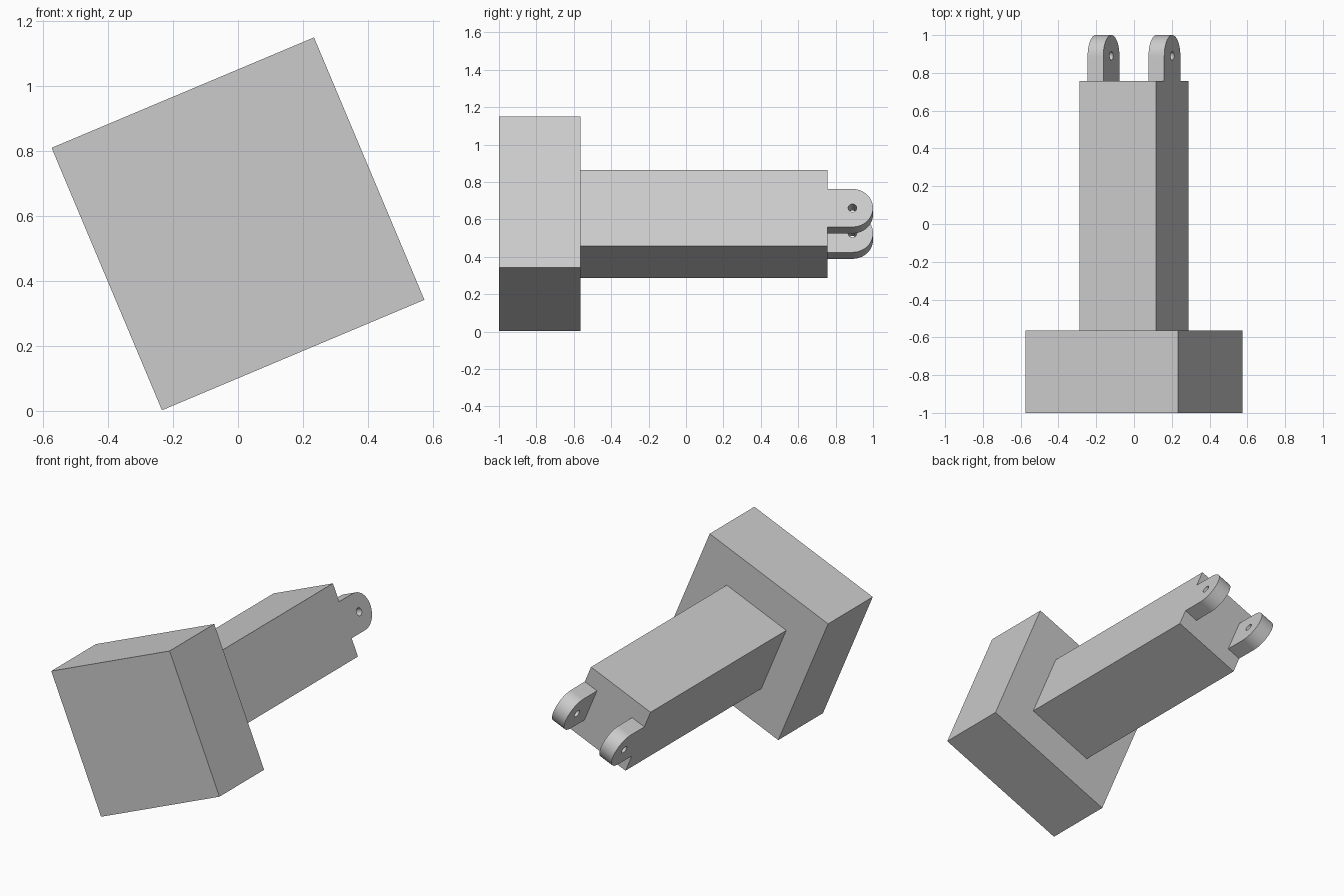
import bpy, bmesh
from math import atan2, cos, sin, pi, radians
from mathutils import Matrix, Vector

cube = bpy.data.objects.get("Cube")
if cube:
    bpy.data.objects.remove(cube, do_unlink=True)

# Plain grey
grey = bpy.data.materials.new("light grey")
grey.use_nodes = True
colour = (0.6, 0.6, 0.6, 1)
grey.diffuse_color = colour
grey.node_tree.nodes["Principled BSDF"].inputs["Base Color"].default_value = colour

# Whole model is rolled about its long axis
ROLL = Matrix.Translation((0, 0, 0.576)) @ Matrix.Rotation(-atan2(0.34, 0.808), 4, 'Y')
HEAD, SHAFT, LUG = 0.438, 0.22, 0.11      # half widths
Y_FRONT, Y_HEAD, Y_SHAFT, Y_PIN = -1.0, -0.565, 0.757, 0.89


def add_object(name, bm):
    bmesh.ops.recalc_face_normals(bm, faces=bm.faces[:])
    bm.transform(ROLL)
    mesh = bpy.data.meshes.new(name)
    bm.to_mesh(mesh)
    bm.free()
    mesh.materials.append(grey)
    obj = bpy.data.objects.new(name, mesh)
    bpy.context.collection.objects.link(obj)
    return obj


def square_bar(name, half, y0, y1):
    bm = bmesh.new()
    bmesh.ops.create_cube(bm, size=1)
    bmesh.ops.scale(bm, vec=(2 * half, y1 - y0, 2 * half), verts=bm.verts)
    bmesh.ops.translate(bm, vec=(0, (y0 + y1) / 2, 0), verts=bm.verts)
    return add_object(name, bm)


def arc(radius, start, end, steps):
    angles = [start + (end - start) * i / steps for i in range(steps + 1)]
    return [(Y_PIN + radius * cos(a), radius * sin(a)) for a in angles]


def lug(name, x0, thickness):
    # Rounded plate with a pin hole, extruded sideways
    outline = [(Y_SHAFT, -LUG)] + arc(LUG, -pi / 2, pi / 2, 32) + [(Y_SHAFT, LUG)]
    hole = arc(0.023, 0, 2 * pi, 32)[:-1]
    bm = bmesh.new()
    edges = []
    for loop in (outline, hole):
        verts = [bm.verts.new((x0, y, z)) for y, z in loop]
        edges += [bm.edges.new((v, verts[i - 1])) for i, v in enumerate(verts)]
    bmesh.ops.triangle_fill(bm, edges=edges, use_beauty=True, normal=Vector((1, 0, 0)))
    result = bmesh.ops.extrude_face_region(bm, geom=bm.faces[:], use_keep_orig=True)
    moved = [g for g in result["geom"] if isinstance(g, bmesh.types.BMVert)]
    bmesh.ops.translate(bm, vec=(thickness, 0, 0), verts=moved)
    obj = add_object(name, bm)
    bpy.ops.object.select_all(action='DESELECT')
    obj.select_set(True)
    bpy.context.view_layer.objects.active = obj
    bpy.ops.object.shade_smooth_by_angle(angle=radians(30))


square_bar("head_block", HEAD, Y_FRONT, Y_HEAD)
square_bar("shaft", SHAFT, Y_HEAD, Y_SHAFT)

# Pair of lugs flush with the shaft sides
for side, name in ((1, "left_lug"), (-1, "right_lug")):
    lug(name, side * SHAFT, -side * 0.09)
